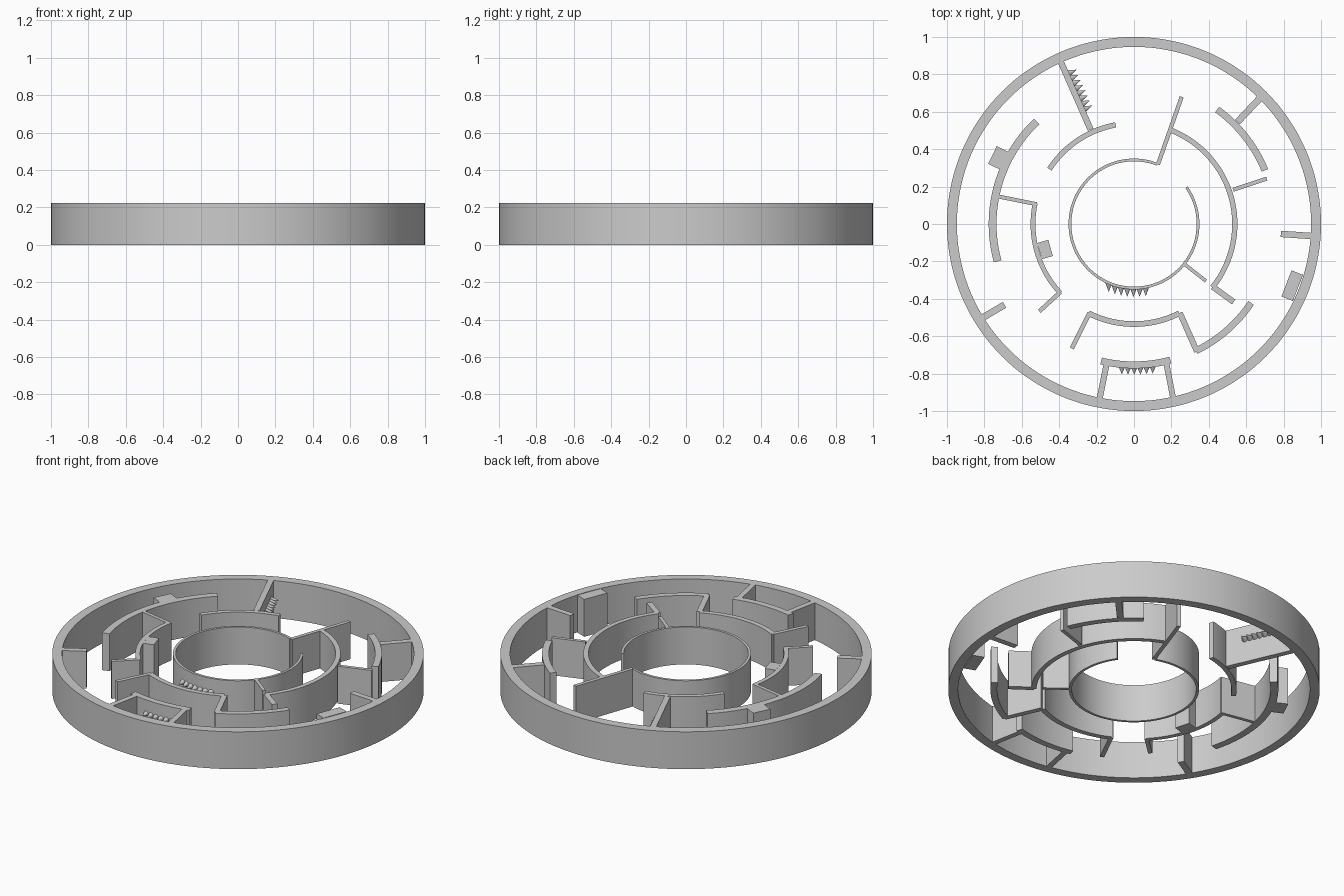
import bpy, bmesh, math
from mathutils import Vector

if "Cube" in bpy.data.objects:
    bpy.data.objects.remove(bpy.data.objects["Cube"])

H = 0.222          # wall height
SPIKE_Z = 0.14     # height of the spike rows


def finish(bm, name, smooth=False):
    bmesh.ops.recalc_face_normals(bm, faces=bm.faces)
    me = bpy.data.meshes.new(name)
    bm.to_mesh(me)
    bm.free()
    ob = bpy.data.objects.new(name, me)
    bpy.context.collection.objects.link(ob)
    if smooth:
        bpy.context.view_layer.objects.active = ob
        ob.select_set(True)
        bpy.ops.object.shade_smooth_by_angle(angle=math.radians(30))
        ob.select_set(False)
    return ob


def arc_wall(name, r0, r1, a0, a1):
    """Curved wall between two radii and two angles (a full turn closes up)."""
    full = abs(a1 - a0) >= 360
    n = max(8, int(abs(a1 - a0) / 2.5))
    bm = bmesh.new()
    rows = []
    for i in range(n if full else n + 1):
        a = math.radians(a0 + (a1 - a0) * i / n)
        rows.append([bm.verts.new((r * math.cos(a), r * math.sin(a), z))
                     for r, z in ((r0, 0), (r1, 0), (r1, H), (r0, H))])
    for i in range(n):
        p, q = rows[i], rows[(i + 1) % len(rows)]
        for k in range(4):
            bm.faces.new((p[k], p[(k + 1) % 4], q[(k + 1) % 4], q[k]))
    if not full:
        bm.faces.new(rows[0])
        bm.faces.new(rows[-1])
    return finish(bm, name, True)


def straight_wall(name, x0, y0, x1, y1, t):
    """Straight wall of thickness t between two plan points."""
    a, b = Vector((x0, y0, 0)), Vector((x1, y1, 0))
    d = (b - a).normalized()
    s = Vector((-d.y, d.x, 0)) * t / 2
    bm = bmesh.new()
    base = bm.faces.new([bm.verts.new(p) for p in (a - s, b - s, b + s, a + s)])
    ext = bmesh.ops.extrude_face_region(bm, geom=[base])
    bmesh.ops.translate(bm, vec=(0, 0, H),
                        verts=[v for v in ext["geom"] if isinstance(v, bmesh.types.BMVert)])
    return finish(bm, name)


def block(name, r, angle, radial, tangential):
    """Square post centred at a polar position."""
    a = math.radians(angle)
    c, s = math.cos(a), math.sin(a)
    return straight_wall(name, (r - radial / 2) * c, (r - radial / 2) * s,
                         (r + radial / 2) * c, (r + radial / 2) * s, tangential)


def spikes(name, placements, radius, length):
    """Row of small cones; each placement is (base x, base y, direction angle)."""
    bm = bmesh.new()
    for x, y, ang in placements:
        d = Vector((math.cos(ang), math.sin(ang), 0))
        m = d.to_track_quat('Z', 'Y').to_matrix().to_4x4()
        m.translation = Vector((x, y, SPIKE_Z)) + d * length / 2
        bmesh.ops.create_cone(bm, cap_ends=True, segments=10, radius1=radius,
                              radius2=0, depth=length, matrix=m)
    return finish(bm, name)


# Curved walls
for args in (
    ("outer_ring", 0.947, 1.0, 0, 360),
    ("inner_ring", 0.335, 0.35, 69, 395),
    ("right_middle_arc", 0.525, 0.553, 69, -39),
    ("upper_right_arc", 0.738, 0.775, 22.3, 54),
    ("upper_left_arc", 0.525, 0.553, 100.5, 147),
    ("left_outer_arc", 0.735, 0.777, 133.5, 195.3),
    ("left_middle_arc", 0.527, 0.553, 168, 223),
    ("bottom_middle_arc", 0.52, 0.55, 243, 297),
    ("lower_right_arc", 0.737, 0.773, 296, 326),
    ("bottom_outer_arc", 0.735, 0.772, 256.5, 285),
):
    arc_wall(*args)

# Straight walls
for args in (
    ("inner_ring_long_wall", 0.128, 0.318, 0.255, 0.68, 0.022),
    ("right_middle_spur", 0.53, 0.183, 0.71, 0.243, 0.021),
    ("right_middle_end", 0.42, -0.335, 0.533, -0.417, 0.031),
    ("inner_ring_spur", 0.27, -0.215, 0.385, -0.305, 0.019),
    ("upper_right_post", 0.553, 0.545, 0.683, 0.683, 0.036),
    ("upper_left_wall", -0.395, 0.875, -0.232, 0.505, 0.033),
    ("left_link_wall", -0.73, 0.148, -0.52, 0.106, 0.021),
    ("left_middle_end", -0.392, -0.362, -0.506, -0.467, 0.023),
    ("lower_left_post", -0.82, -0.507, -0.692, -0.432, 0.036),
    ("right_post", 0.785, -0.053, 0.96, -0.065, 0.034),
    ("bottom_left_leg", -0.238, -0.475, -0.333, -0.665, 0.024),
    ("bottom_right_leg", 0.245, -0.475, 0.337, -0.682, 0.031),
    ("bottom_box_left", -0.145, -0.74, -0.184, -0.935, 0.032),
    ("bottom_box_right", 0.172, -0.74, 0.21, -0.935, 0.031),
):
    straight_wall(*args)

# Blocks
block("left_outer_block", 0.802, 154, 0.08, 0.105)
block("left_middle_block", 0.495, 196, 0.062, 0.09)
block("right_block", 0.908, -21.3, 0.066, 0.15)

# Spike rows
d = Vector((0.163, -0.37)).normalized()
start = Vector((-0.349, 0.807))
out = math.atan2(d.x, -d.y)
spikes("upper_left_spikes",
       [(start.x + d.x * k * 0.03, start.y + d.y * k * 0.03, out) for k in range(8)],
       0.018, 0.045)
spikes("inner_ring_spikes",
       [(x, -math.sqrt(0.343 ** 2 - x * x), -math.pi / 2)
        for x in (-0.135 + 0.033 * k for k in range(7))], 0.019, 0.048)
spikes("bottom_spikes",
       [(x, -math.sqrt(0.768 ** 2 - x * x), -math.pi / 2)
        for x in (-0.065 + 0.033 * k for k in range(6))], 0.017, 0.038)
